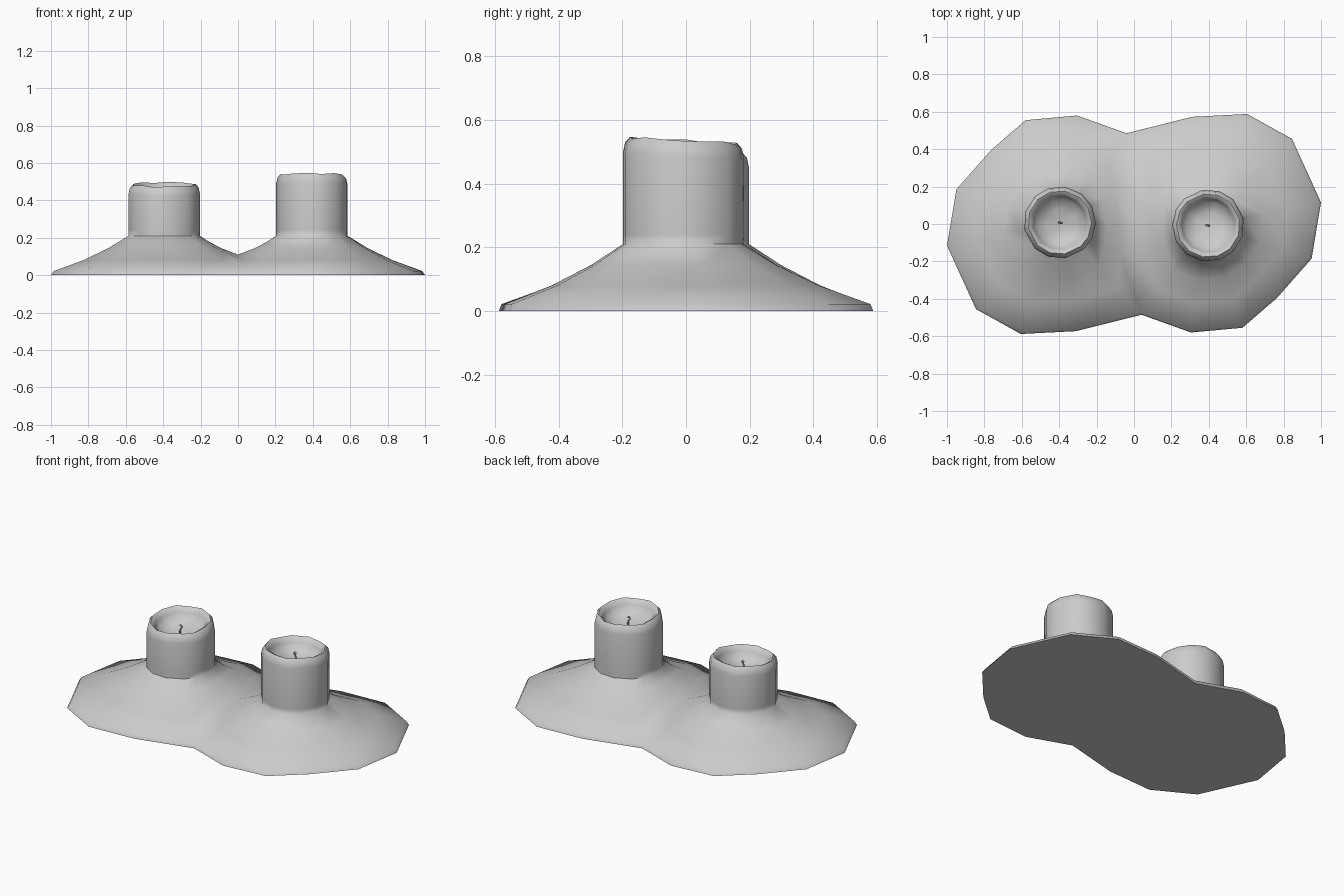
import bpy, bmesh, math
from mathutils import Vector

if "Cube" in bpy.data.objects:
    bpy.data.objects.remove(bpy.data.objects["Cube"])

# Half of the puddle outline; the other half is this one turned 180 degrees
OUTLINE = [(0.04, -0.485), (0.305, -0.58), (0.58, -0.555), (0.765, -0.395), (0.95, -0.185),
           (1.0, 0.115), (0.845, 0.455), (0.605, 0.588), (0.31, 0.573), (-0.04, 0.485)]
# Valley between the two candles
SEAM = [(-0.02, 0.2, 0.085), (0.0, 0.0, 0.11), (0.02, -0.2, 0.085)]
CENTRE = Vector((0.397, -0.008))
RADIUS = 0.193
NECK = 0.21
# Rim and melted bowl: radius, height relative to rim top
RIM = [(0.193, -0.05), (0.186, -0.018), (0.17, 0.0), (0.155, -0.008), (0.143, -0.03),
       (0.128, -0.06), (0.07, -0.082)]


def build_half(bm, sign, height, wave):
    def vert(x, y, z):
        return bm.verts.new((sign * x, sign * y, z))

    border = [(x * 0.985, y * 0.985, 0.022) for x, y in OUTLINE] + SEAM
    n = len(border)
    columns = []
    for i, (x, y, z) in enumerate(border):
        d = Vector((x, y)) - CENTRE
        dist, d = d.length, d.normalized()
        col = [vert(x, y, z)]
        # Sloping wax
        for t, f in ((0.6, 0.31), (0.27, 0.65), (0.0, 1.0)):
            p = CENTRE + d * (RADIUS + (dist - RADIUS) * t)
            col.append(vert(p.x, p.y, z + (NECK - z) * f))
        # Candle wall, rim and bowl
        p = CENTRE + d * RADIUS
        col.append(vert(p.x, p.y, NECK + 0.03))
        top = height - wave * (1 + d.y) + 0.004 * math.sin(i * 2.4)
        for r, h in RIM:
            p = CENTRE + d * r
            col.append(vert(p.x, p.y, top + h))
        columns.append(col)
    middle = vert(CENTRE.x, CENTRE.y, height - wave - 0.088)
    for i in range(n):
        a, b = columns[i], columns[(i + 1) % n]
        for k in range(len(a) - 1):
            bm.faces.new((a[k], b[k], b[k + 1], a[k + 1]))
        bm.faces.new((a[-1], b[-1], middle))
    # Thin outer lip
    foot = [vert(x, y, 0) for x, y in OUTLINE]
    for i in range(len(foot) - 1):
        bm.faces.new((foot[i], foot[i + 1], columns[i + 1][0], columns[i][0]))


def wick(name, sign, floor):
    curve = bpy.data.curves.new(name, 'CURVE')
    curve.dimensions = '3D'
    curve.bevel_depth = 0.005
    curve.bevel_resolution = 1
    curve.use_fill_caps = True
    pts = [(0, 0, -0.005), (0.004, 0, 0.018), (-0.004, 0.003, 0.036),
           (-0.012, 0.002, 0.048), (-0.004, -0.002, 0.056), (0.006, -0.004, 0.05)]
    sp = curve.splines.new('POLY')
    sp.points.add(len(pts) - 1)
    for p, (x, y, z) in zip(sp.points, pts):
        p.co = (sign * (CENTRE.x + x), sign * (CENTRE.y + y), floor + z, 1)
    bpy.context.collection.objects.link(bpy.data.objects.new(name, curve))


# Melted wax with both candles
bm = bmesh.new()
build_half(bm, 1, 0.545, 0.009)
build_half(bm, -1, 0.497, 0.012)
bmesh.ops.remove_doubles(bm, verts=bm.verts, dist=0.0005)
bmesh.ops.contextual_create(bm, geom=[e for e in bm.edges if e.is_boundary])
bmesh.ops.recalc_face_normals(bm, faces=bm.faces)
mesh = bpy.data.meshes.new("melted_candles")
bm.to_mesh(mesh)
bm.free()
wax = bpy.data.objects.new("melted_candles", mesh)
bpy.context.collection.objects.link(wax)
bpy.context.view_layer.objects.active = wax
wax.select_set(True)
bpy.ops.object.shade_smooth_by_angle(angle=math.radians(58))

# Curled wicks
wick("right_wick", 1, 0.545 - 0.009 - 0.088)
wick("left_wick", -1, 0.497 - 0.012 - 0.088)
